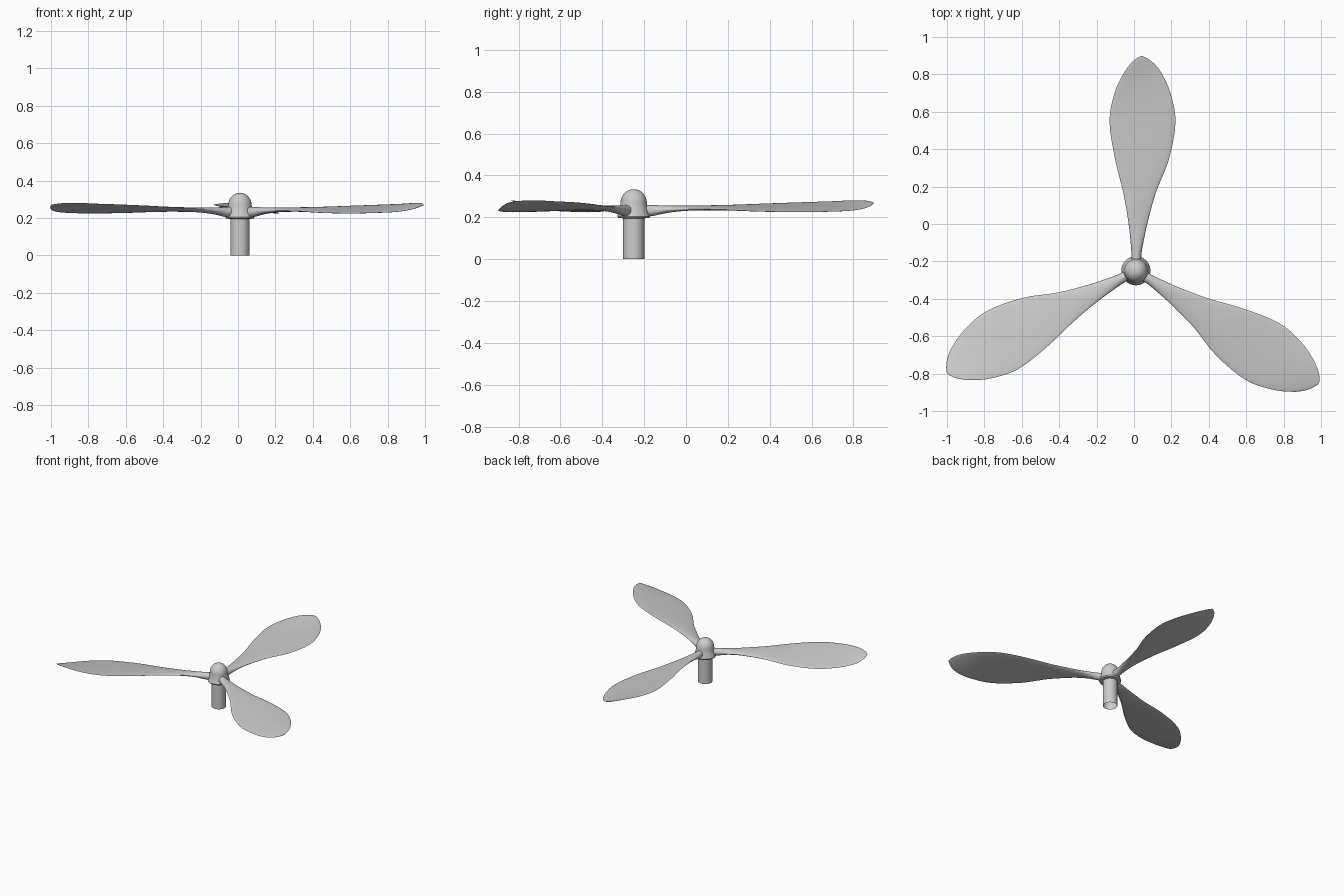
import bpy, bmesh, math
from mathutils import Vector, Matrix

cube = bpy.data.objects.get("Cube")
if cube:
    bpy.data.objects.remove(cube, do_unlink=True)

HUB = Vector((0.01, -0.25, 0))

grey = bpy.data.materials.new("light_grey")
grey.use_nodes = True
grey.diffuse_color = (0.6, 0.6, 0.6, 1)
grey.node_tree.nodes["Principled BSDF"].inputs["Base Color"].default_value = grey.diffuse_color


def finish(name, bm, angle=40):
    bmesh.ops.recalc_face_normals(bm, faces=bm.faces)
    mesh = bpy.data.meshes.new(name)
    bm.to_mesh(mesh)
    bm.free()
    mesh.materials.append(grey)
    obj = bpy.data.objects.new(name, mesh)
    bpy.context.collection.objects.link(obj)
    bpy.ops.object.select_all(action='DESELECT')
    obj.select_set(True)
    bpy.context.view_layer.objects.active = obj
    bpy.ops.object.shade_smooth_by_angle(angle=math.radians(angle))
    return obj


def loft(bm, rings):
    """Skin a list of closed rings of points with quads."""
    loops = [[bm.verts.new(p) for p in ring] for ring in rings]
    for a, b in zip(loops, loops[1:]):
        for i in range(len(a)):
            j = (i + 1) % len(a)
            bm.faces.new((a[i], a[j], b[j], b[i]))
    return loops


def turned(profile, sides):
    """Rings of a turned shape from (radius, height) pairs."""
    turn = [math.tau * i / sides for i in range(sides)]
    return [[HUB + Vector((r * math.cos(a), r * math.sin(a), z)) for a in turn]
            for r, z in profile]


def smooth_stations(stations, steps):
    """Catmull-Rom interpolation of the blade stations."""
    rows = [stations[0]] + stations + [stations[-1]]
    out = []
    for p, q, r, s in zip(rows, rows[1:], rows[2:], rows[3:]):
        for k in range(steps):
            t = k / steps
            out.append([b + t / 2 * (c - a + t * (2 * a - 5 * b + 4 * c - d
                        + t * (3 * (b - c) + d - a)))
                        for a, b, c, d in zip(p, q, r, s)])
    return out + [stations[-1]]


# Shaft: a tube open at the bottom
bm = bmesh.new()
loft(bm, turned([(0.051, 0), (0.051, 0.2)], 32))
finish("shaft", bm)

# Hub: flared collar with a domed cap
profile = [(0.05, 0.195), (0.074, 0.197), (0.078, 0.205), (0.072, 0.225), (0.065, 0.25)]
profile += [(0.063 * math.cos(a), 0.268 + 0.067 * math.sin(a))
            for a in [math.pi / 2 * i / 8 for i in range(8)]]
bm = bmesh.new()
loops = loft(bm, turned(profile, 32))
bm.faces.new(loops[0])
bm.faces.new(loops[-1])
finish("hub", bm)

# Blade stations: distance, left edge, right edge, height, thickness, pitch
STATIONS = [
    (0.03, -0.024, 0.028, 0.230, 0.056, 0.0),
    (0.09, -0.024, 0.030, 0.232, 0.052, 0.0),
    (0.16, -0.029, 0.042, 0.239, 0.036, 0.05),
    (0.26, -0.040, 0.063, 0.244, 0.024, 0.08),
    (0.42, -0.068, 0.108, 0.246, 0.018, 0.10),
    (0.60, -0.112, 0.178, 0.246, 0.014, 0.12),
    (0.80, -0.141, 0.212, 0.248, 0.012, 0.13),
    (0.95, -0.114, 0.185, 0.252, 0.011, 0.16),
    (1.05, -0.069, 0.141, 0.257, 0.010, 0.22),
    (1.10, -0.034, 0.105, 0.261, 0.010, 0.26),
    (1.13, -0.004, 0.070, 0.265, 0.008, 0.28),
    (1.147, 0.024, 0.038, 0.268, 0.004, 0.28),
]
blade_rows = smooth_stations(STATIONS, 4)

# Three blades, turned about the hub
for index, name in enumerate(("rear_blade", "right_blade", "left_blade")):
    spin = Matrix.Rotation(math.tau * index / 3, 3, 'Z')
    rings = []
    for dist, left, right, height, thick, pitch in blade_rows:
        ring = []
        for i in range(24):
            a = math.tau * i / 24
            across = (right - left) / 2 * math.cos(a)
            up = thick / 2 * math.sin(a) - across * math.tan(pitch)
            ring.append(HUB + spin @ Vector(((left + right) / 2 + across, dist, height + up)))
        rings.append(ring)
    bm = bmesh.new()
    loops = loft(bm, rings)
    bm.faces.new(loops[0])
    bm.faces.new(loops[-1])
    finish(name, bm, 60)
